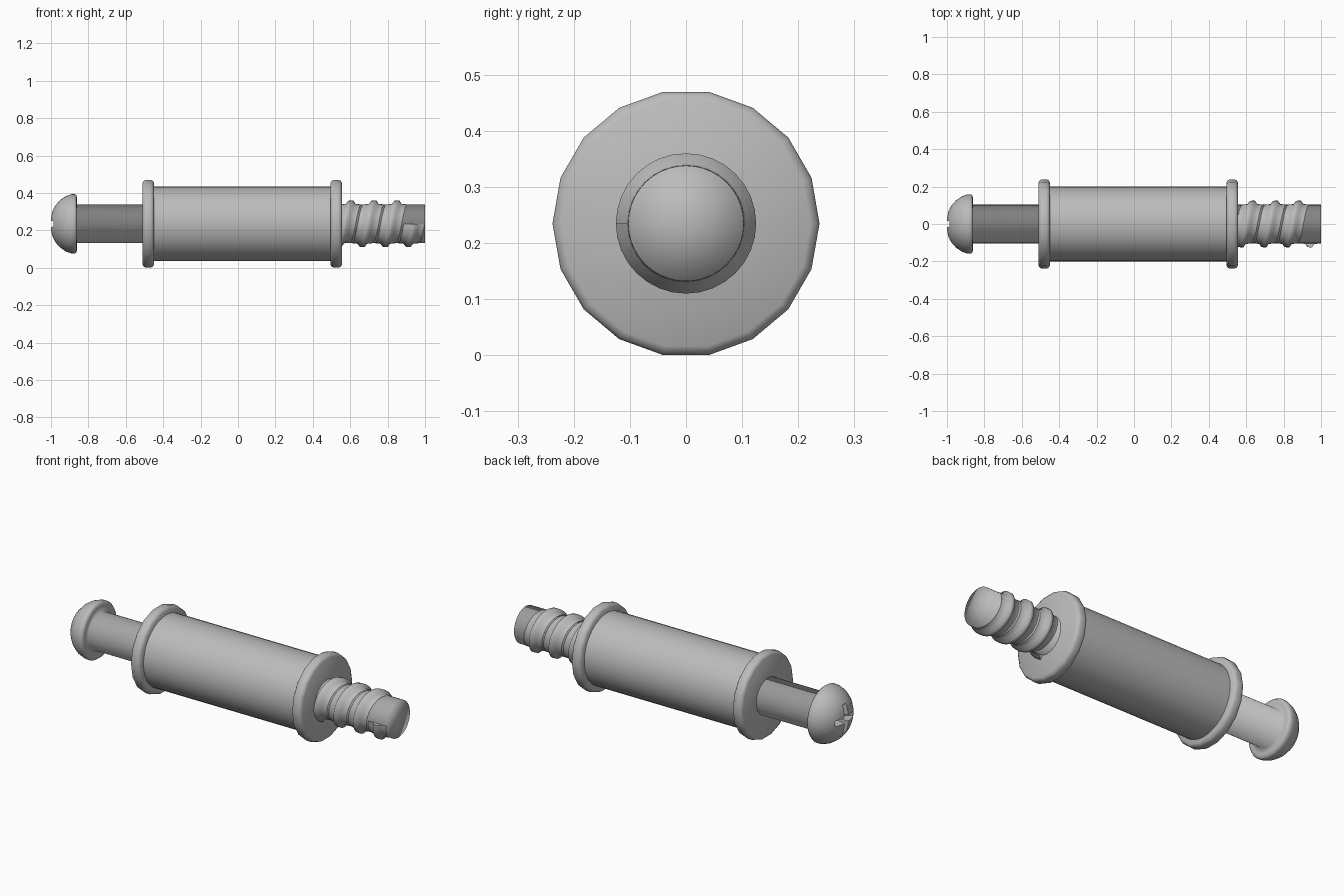
import bpy, bmesh, math
from mathutils import Vector

cube = bpy.data.objects.get("Cube")
if cube:
    bpy.data.objects.remove(cube)

AXIS_Z = 0.235
grey = bpy.data.materials.new("metal grey")
grey.use_nodes = True
grey.diffuse_color = (0.5, 0.5, 0.5, 1)
grey.node_tree.nodes["Principled BSDF"].inputs["Base Color"].default_value = (0.5, 0.5, 0.5, 1)


def finish(name, bm, smooth=True):
    bmesh.ops.recalc_face_normals(bm, faces=bm.faces[:])
    for f in bm.faces:
        f.smooth = smooth
    mesh = bpy.data.meshes.new(name)
    bm.to_mesh(mesh)
    bm.free()
    mesh.materials.append(grey)
    obj = bpy.data.objects.new(name, mesh)
    obj.location.z = AXIS_Z
    bpy.context.collection.objects.link(obj)
    return obj


def sweep(bm, rings, closed=True):
    """Skin between successive rings of vertices."""
    n = len(rings[0])
    for a, b in zip(rings, rings[1:]):
        for i in range(n if closed else n - 1):
            j = (i + 1) % n
            bm.faces.new((a[i], a[j], b[j], b[i]))


def revolve(name, profile, sides):
    """Turn an (x, radius) profile about the x axis, with fan caps."""
    bm = bmesh.new()
    rings = []
    for x, r in profile:
        angles = [math.tau * i / sides for i in range(sides)]
        rings.append([bm.verts.new((x, r * math.cos(a), r * math.sin(a))) for a in angles])
    sweep(bm, rings)
    for ring, x in ((rings[0], profile[0][0]), (rings[-1], profile[-1][0])):
        tip = bm.verts.new((x, 0, 0))
        for i in range(sides):
            bm.faces.new((ring[i], ring[(i + 1) % sides], tip))
    return finish(name, bm)


def sharpen(obj, angle):
    bpy.ops.object.select_all(action="DESELECT")
    obj.select_set(True)
    bpy.context.view_layer.objects.active = obj
    bpy.ops.object.shade_smooth_by_angle(angle=math.radians(angle))


# Round head and long shank in one turned piece
bolt = revolve("bolt", [
    (-1.0, 0.035), (-0.992, 0.07), (-0.975, 0.1), (-0.95, 0.128), (-0.92, 0.148),
    (-0.89, 0.158), (-0.873, 0.159), (-0.863, 0.152), (-0.861, 0.135),
    (-0.861, 0.103), (1.0, 0.103)], 40)

# Cross recess in the head, narrowing towards its floor
for name, length_axis in (("recess_cutter_upright", 2), ("recess_cutter_level", 1)):
    bm = bmesh.new()
    bmesh.ops.create_cube(bm, size=1)
    for v in bm.verts:
        deep = v.co.x > 0
        half_length, half_width = (0.045, 0.011) if deep else (0.105, 0.018)
        p = Vector((-0.935 if deep else -1.02, 0, 0))
        p[length_axis] = math.copysign(half_length, v.co[length_axis])
        p[3 - length_axis] = math.copysign(half_width, v.co[3 - length_axis])
        v.co = p
    cutter = finish(name, bm, smooth=False)
    cutter.hide_render = True
    cutter.display_type = "WIRE"
    cut = bolt.modifiers.new(name, "BOOLEAN")
    cut.operation = "DIFFERENCE"
    cut.solver = "EXACT"
    cut.object = cutter
    bpy.context.view_layer.update()
    # Apply the cut and drop the helper
    graph = bpy.context.evaluated_depsgraph_get()
    mesh = bpy.data.meshes.new_from_object(bolt.evaluated_get(graph))
    bolt.modifiers.clear()
    bolt.data = mesh
    bpy.data.objects.remove(cutter)

# Thick sleeve around the shank
sleeve = revolve("sleeve", [(-0.47, 0.2), (0.52, 0.2)], 36)
sharpen(sleeve, 40)

# Rounded end flanges
for name, x in (("head_flange", -0.48), ("tip_flange", 0.525)):
    half = 0.031
    flange = revolve(name, [
        (x - half, 0.222), (x - half * 0.75, 0.234), (x - half * 0.4, 0.238),
        (x + half * 0.4, 0.238), (x + half * 0.75, 0.234), (x + half, 0.222)], 18)
    sharpen(flange, 50)

# Helical thread, ending bluntly at the front
PITCH, TURNS, STEPS = 0.123, 3.2, 32
section = [(-0.056, 0.1035), (-0.024, 0.107), (-0.012, 0.124),
           (0.01, 0.125), (0.022, 0.107), (0.056, 0.1035)]
section += [(0.056, 0.09), (-0.056, 0.09)]
bm = bmesh.new()
rings = []
count = int(TURNS * STEPS)
for k in range(count + 1):
    turn = (k - count) / STEPS
    a = math.tau * turn
    rings.append([bm.verts.new((0.942 + PITCH * turn + dx, -r * math.cos(a), r * math.sin(a)))
                  for dx, r in section])
sweep(bm, rings)
bm.faces.new(rings[0])
bm.faces.new(rings[-1])
thread = finish("thread", bm)
sharpen(thread, 75)
